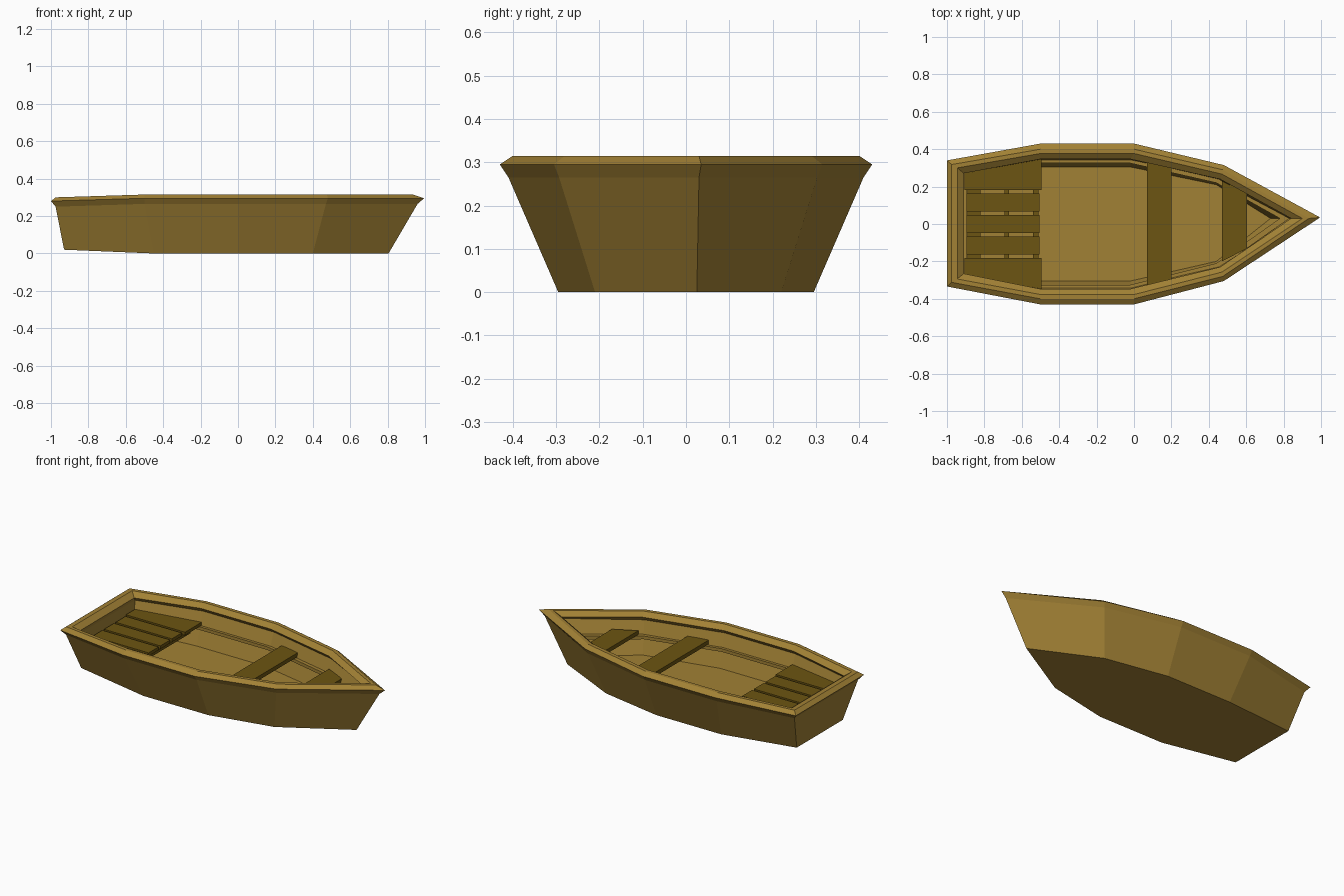
import bpy, bmesh

if "Cube" in bpy.data.objects:
    bpy.data.objects.remove(bpy.data.objects["Cube"])

def material(name, col):
    m = bpy.data.materials.new(name)
    m.diffuse_color = (*col, 1)
    m.use_nodes = True
    m.node_tree.nodes["Principled BSDF"].inputs["Base Color"].default_value = m.diffuse_color
    return m

WOOD = material("light_wood", (0.36, 0.22, 0.035))
DARK = material("dark_wood", (0.15, 0.09, 0.006))

def finish(name, bm, mat):
    bmesh.ops.recalc_face_normals(bm, faces=bm.faces)
    me = bpy.data.meshes.new(name)
    bm.to_mesh(me)
    bm.free()
    me.materials.append(mat)
    ob = bpy.data.objects.new(name, me)
    bpy.context.collection.objects.link(ob)

def ring(xs, ws, z_stern, z, tip=0.03):
    """Boat outline: four mirrored stations plus one bow point."""
    zs = [z_stern] + [z] * 4
    skew = [0.003, 0, 0, 0.005]
    left = [(xs[i], skew[i] + ws[i], zs[i]) for i in range(4)]
    right = [(xs[i], skew[i] - ws[i], zs[i]) for i in reversed(range(4))]
    return left + [(xs[4], tip, z)] + right

def loft(name, rings, mat, closed):
    """Skin between outlines; closed joins last to first, otherwise cap both ends."""
    bm = bmesh.new()
    vs = [[bm.verts.new(p) for p in r] for r in rings]
    n = len(vs[0])
    pairs = list(zip(vs, vs[1:])) + ([(vs[-1], vs[0])] if closed else [])
    for a, b in pairs:
        for i in range(n):
            j = (i + 1) % n
            bm.faces.new((a[i], a[j], b[j], b[i]))
    if not closed:
        bm.faces.new(vs[0])
        bm.faces.new(vs[-1])
    finish(name, bm, mat)

def plank(name, pts, top, thick, mat=DARK):
    """Flat board from a plan outline."""
    bm = bmesh.new()
    f = bm.faces.new([bm.verts.new((x, y, top - thick)) for x, y in pts])
    ext = bmesh.ops.extrude_face_region(bm, geom=[f])
    for v in ext["geom"]:
        if isinstance(v, bmesh.types.BMVert):
            v.co.z = top
    finish(name, bm, mat)

def box(x0, x1, y0, y1):
    return [(x0, y0), (x1, y0), (x1, y1), (x0, y1)]

# Hull shell: outside skin, inside wall and floor
bottom = ring([-.93, -.45, 0, .40, .805], [.228, .295, .295, .215], .02, 0, .025)
outer = ring([-.975, -.5, 0, .47, .96], [.315, .41, .41, .298], .25, .265)
inner = ring([-.92, -.5, -.01, .465, .90], [.29, .368, .368, .255], .25, .265)
floor = ring([-.895, -.5, -.02, .44, .73], [.24, .305, .305, .205], .085, .07)
loft("hull", [bottom, outer, inner, floor], WOOD, False)

# Gunwale: bevelled rail around the top
loft("gunwale", [
    outer,
    ring([-1, -.5, 0, .48, .995], [.337, .43, .43, .31], .28, .295, .035),
    ring([-.975, -.5, 0, .475, .935], [.315, .40, .40, .285], .30, .315),
    ring([-.945, -.5, 0, .47, .90], [.297, .377, .377, .262], .30, .315),
    ring([-.91, -.5, -.02, .46, .84], [.268, .347, .347, .235], .275, .29),
    inner], WOOD, True)

# Stringer: ledge along the inside wall that carries the seats
s_out = ([-.915, -.5, -.01, .455, .83], [.275, .35, .35, .24])
s_in = ([-.895, -.5, -.02, .44, .78], [.25, .325, .325, .215])
loft("stringer", [ring(*s, z, z) for s, z in
                  ((s_out, .165), (s_out, .185), (s_in, .185), (s_in, .165))], WOOD, True)

# Cross seats
plank("middle_seat", [(.07, -.325), (.2, -.305), (.2, .31), (.07, .333)], .215, .025)
plank("front_seat", [(.47, -.20), (.605, -.13), (.605, .165), (.47, .23)], .215, .025)

# Stern bench: three slats, two tapered side boards, bearers below
for i in (-1, 0, 1):
    c = .115 * i
    plank("stern_slat", box(-.895, -.505, c - .049, c + .049), .205, .02)
for s in (-1, 1):
    plank("stern_side_board",
          [(-.905, s * .182), (-.495, s * .182), (-.495, s * .347), (-.905, s * .272)], .205, .02)
for x, w in ((-.855, .035), (-.68, .012), (-.525, .015)):
    plank("stern_bearer", box(x - w, x + w, -.26, .26), .186, .02)
